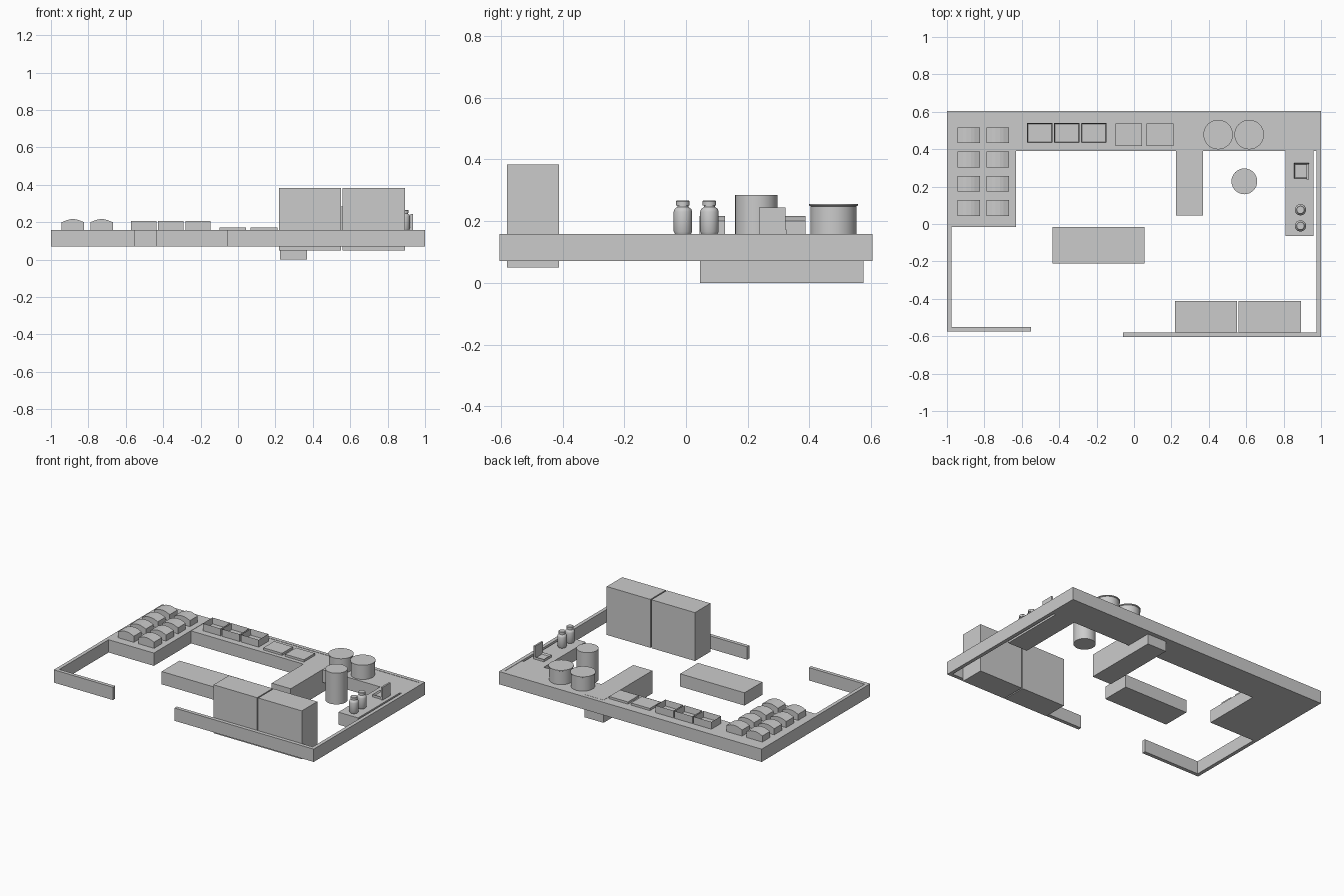
import bpy, bmesh, math

if "Cube" in bpy.data.objects:
    bpy.data.objects.remove(bpy.data.objects["Cube"])

LOW, TOP = 0.07, 0.158


def make(name, bm):
    bmesh.ops.recalc_face_normals(bm, faces=bm.faces)
    me = bpy.data.meshes.new(name)
    bm.to_mesh(me)
    bm.free()
    ob = bpy.data.objects.new(name, me)
    bpy.context.collection.objects.link(ob)
    return ob


def prism(name, pts, axis, a, b):
    """Extrude a 2D outline: axis 'z' uses (x, y) points, axis 'y' uses (x, z)."""
    bm = bmesh.new()
    place = (lambda p, t: (p[0], p[1], t)) if axis == 'z' else (lambda p, t: (p[0], t, p[1]))
    face = bm.faces.new([bm.verts.new(place(p, a)) for p in pts])
    ext = bmesh.ops.extrude_face_region(bm, geom=[face])
    d = (0, 0, b - a) if axis == 'z' else (0, b - a, 0)
    bmesh.ops.translate(bm, vec=d, verts=[v for v in ext['geom'] if isinstance(v, bmesh.types.BMVert)])
    return make(name, bm)


def box(name, x0, x1, y0, y1, z0=LOW, z1=TOP):
    return prism(name, [(x0, y0), (x1, y0), (x1, y1), (x0, y1)], 'z', z0, z1)


def lathe(name, profile, x, y, sides=32):
    """Turned solid from (radius, z) points, capped at both ends."""
    bm = bmesh.new()
    rings = [[bm.verts.new((x + r * math.cos(2 * math.pi * i / sides),
                            y + r * math.sin(2 * math.pi * i / sides), z))
              for i in range(sides)] for r, z in profile]
    for lo, hi in zip(rings, rings[1:]):
        for i in range(sides):
            j = (i + 1) % sides
            bm.faces.new((lo[i], lo[j], hi[j], hi[i]))
    bm.faces.new(rings[0])
    bm.faces.new(rings[-1])
    ob = make(name, bm)
    bpy.ops.object.select_all(action='DESELECT')
    ob.select_set(True)
    bpy.context.view_layer.objects.active = ob
    bpy.ops.object.shade_smooth_by_angle(angle=math.radians(40))
    return ob


def tray(name, x0, x1, y0, y1, z0, z1, wall, floor):
    """Open box: inset the top face and push it down."""
    ob = box(name, x0, x1, y0, y1, z0, z1)
    bm = bmesh.new()
    bm.from_mesh(ob.data)
    top = max(bm.faces, key=lambda f: f.calc_center_median().z)
    bmesh.ops.inset_region(bm, faces=[top], thickness=wall)
    bmesh.ops.translate(bm, vec=(0, 0, floor - z1), verts=top.verts)
    bm.to_mesh(ob.data)
    bm.free()
    return ob


# Outer low walls
box("back_wall", -1, 1, 0.58, 0.605)
box("left_wall", -1, -0.975, -0.575, 0.58)
box("right_wall", 0.975, 1, -0.58, 0.58)
box("front_wall_left", -0.975, -0.55, -0.575, -0.55)
box("front_wall_right", -0.06, 1, -0.605, -0.58)

# Counters and island
box("left_counter", -0.975, -0.63, -0.015, 0.58)
box("back_counter", -0.63, 0.975, 0.39, 0.58, LOW, TOP - 0.002)
box("right_counter", 0.81, 0.96, -0.065, 0.39, LOW, TOP - 0.002)
box("peninsula", 0.225, 0.37, 0.045, 0.575, 0, TOP - 0.001)
box("island", -0.435, 0.055, -0.21, -0.015)

# Tall cabinets at the front
for i, x in enumerate((0.22, 0.56)):
    box(f"tall_cabinet_{i + 1}", x, x + 0.332, -0.58, -0.412, 0.05, 0.383)

# Arched loaves on the left counter
arch = [(-0.06, 0.155), (0.06, 0.155), (0.06, 0.2), (0.03, 0.212),
        (0.012, 0.216), (-0.012, 0.216), (-0.03, 0.212), (-0.06, 0.2)]
for i, cx in enumerate((-0.883, -0.729)):
    for j in range(4):
        cy = 0.475 - 0.13 * j
        prism(f"loaf_{i * 4 + j + 1}", [(cx + x, z) for x, z in arch], 'y', cy - 0.042, cy + 0.042)

# Open bins and flat boards on the back counter
for i in range(3):
    x = -0.572 + 0.145 * i
    tray(f"open_bin_{i + 1}", x, x + 0.135, 0.435, 0.54, 0.155, 0.206, 0.006, 0.165)
for i, x in enumerate((-0.1, 0.067)):
    box(f"flat_board_{i + 1}", x, x + 0.143, 0.418, 0.536, 0.155, 0.171)

# Pots with a thin lip, and the free-standing bin
for i, x in enumerate((0.45, 0.616)):
    lathe(f"pot_{i + 1}", [(0.075, 0.155), (0.075, 0.248), (0.079, 0.25), (0.079, 0.256)], x, 0.478)
lathe("round_bin", [(0.069, LOW), (0.069, 0.285)], 0.59, 0.228)

# Bottles on the right counter
bottle = [(0.024, 0.155), (0.03, 0.166), (0.03, 0.23), (0.027, 0.239), (0.018, 0.246),
          (0.018, 0.25), (0.022, 0.25), (0.022, 0.264), (0.02, 0.266)]
for i, y in enumerate((0.076, -0.01)):
    lathe(f"bottle_{i + 1}", bottle, 0.89, y, 24)

# Small stand with a shallow tray and an upright back
tray("stand_tray", 0.855, 0.935, 0.242, 0.325, 0.155, 0.172, 0.01, 0.162)
box("stand_back", 0.923, 0.935, 0.237, 0.322, 0.155, 0.244)
